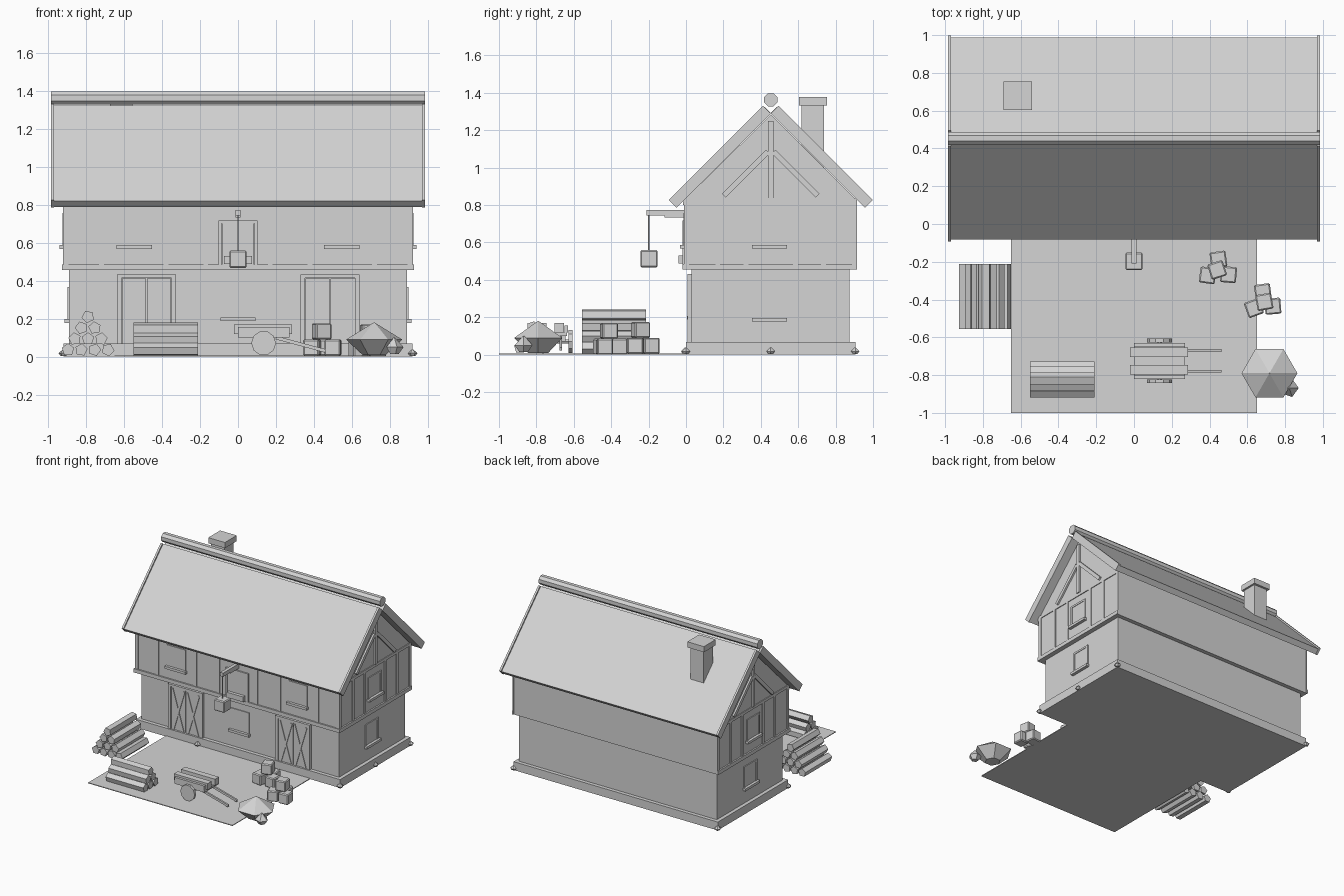
import bpy, math
from mathutils import Vector

cube = bpy.data.objects.get("Cube")
if cube:
    bpy.data.objects.remove(cube)

GREY = (0.66, 0.66, 0.66, 1)
mat = bpy.data.materials.new("plain grey")
mat.use_nodes = True
mat.diffuse_color = GREY
mat.node_tree.nodes["Principled BSDF"].inputs["Base Color"].default_value = GREY


def mesh(name, verts, faces):
    me = bpy.data.meshes.new(name)
    me.from_pydata(verts, [], faces)
    me.materials.append(mat)
    ob = bpy.data.objects.new(name, me)
    bpy.context.collection.objects.link(ob)
    return ob


def prism(name, profile, x0, x1):
    """Extrude a (y, z) profile, anticlockwise seen from +x, along x."""
    n = len(profile)
    verts = [(x, y, z) for x in (x0, x1) for y, z in profile]
    faces = [(i, (i + 1) % n, n + (i + 1) % n, n + i) for i in range(n)]
    return mesh(name, verts, [tuple(reversed(range(n))), tuple(range(n, 2 * n))] + faces)


def box(name, x0, x1, y0, y1, z0, z1):
    return prism(name, [(y0, z0), (y1, z0), (y1, z1), (y0, z1)], x0, x1)


def aim(ob, a, b):
    ob.rotation_euler = (b - a).to_track_quat("X", "Z").to_euler()
    ob.location = a


def bar(name, a, b, width, depth):
    """Rectangular bar from a to b."""
    a, b = Vector(a), Vector(b)
    aim(box(name, 0, (b - a).length, -depth / 2, depth / 2, -width / 2, width / 2), a, b)


def rod(name, a, b, r, sides, turn=0.0):
    a, b = Vector(a), Vector(b)
    ring = [(r * math.cos(t), r * math.sin(t))
            for t in (turn + math.tau * i / sides for i in range(sides))]
    aim(prism(name, ring, 0, (b - a).length), a, b)


def lathe(name, rings, sides, loc):
    """Stack of (radius, z) rings closed at both ends."""
    verts = [(r * math.cos(math.tau * i / sides), r * math.sin(math.tau * i / sides), z)
             for r, z in rings for i in range(sides)]
    faces = [(k * sides + i, k * sides + (i + 1) % sides,
              (k + 1) * sides + (i + 1) % sides, (k + 1) * sides + i)
             for k in range(len(rings) - 1) for i in range(sides)]
    faces += [tuple(reversed(range(sides))), tuple(range(len(verts) - sides, len(verts)))]
    mesh(name, verts, faces).location = loc


def crate(x, y, z, angle, size=0.085):
    h = size / 2
    ob = box("crate", -h, h, -h, h, 0, size)
    ob.location, ob.rotation_euler.z = (x, y, z), math.radians(angle)
    bevel = ob.modifiers.new("soft edges", "BEVEL")
    bevel.width, bevel.segments = 0.007, 1


# House body
FRONT, SIDE, BACK, MID = -0.006, 0.916, 0.908, 0.453
box("foundation", -0.92, 0.92, 0, 0.905, 0, 0.068)
box("ground_floor", -0.89, 0.89, 0.03, 0.875, 0.068, 0.455)
prism("upper_floor", [(FRONT, 0.455), (BACK, 0.455), (BACK, 0.83), (MID, 1.283), (FRONT, 0.83)],
      -SIDE, SIDE)
box("floor_beam", -0.928, 0.928, -0.018, FRONT, 0.455, 0.485)
box("eave_beam", -0.922, 0.922, -0.016, FRONT, 0.8, 0.825)

# Roof
slope = [(-0.082, 0.82), (-0.05, 0.788), (MID, 1.291), (0.421, 1.323)]
verge = [(-0.092, 0.826), (-0.051, 0.785), (MID, 1.289), (0.412, 1.33)]
for flip in (False, True):
    side = lambda p: [(2 * MID - y, z) for y, z in reversed(p)] if flip else p
    prism("roof_slope", side(slope), -0.97, 0.97)
    for s in (-1, 1):
        prism("verge_board", side(verge), s * 0.977 - 0.008, s * 0.977 + 0.008)
rod("ridge_pole", (-0.985, MID, 1.362), (0.985, MID, 1.362), 0.038, 8, math.pi / 8)
box("chimney", -0.675, -0.555, 0.617, 0.737, 1.0, 1.332)
box("chimney_cap", -0.69, -0.54, 0.603, 0.755, 1.332, 1.378)

# Front timber posts
for x in (0.905, 0.72, 0.38, 0.17):
    for s in (-1, 1):
        box("front_post", s * x - 0.013, s * x + 0.013, FRONT - 0.006, FRONT, 0.485, 0.8)

# Gable timbers, the same on both ends
for s in (-1, 1):
    xa, xb = sorted((s * SIDE, s * (SIDE + 0.006)))
    box("gable_beam", xa, xb, -0.014, 0.914, 0.815, 0.838)
    box("gable_floor_beam", *sorted((s * SIDE, s * 0.928)), -0.018, 0.914, 0.455, 0.485)
    for y in (0.003, 0.17, 0.32, 0.585, 0.735, 0.9):
        box("gable_post", xa, xb, y - 0.013, y + 0.013, 0.485, 0.815)
    xa, xb = sorted((s * SIDE, s * (SIDE + 0.014)))
    box("king_post", xa, xb, MID - 0.014, MID + 0.014, 0.838, 1.25)
    for t in (-1, 1):
        bar("gable_brace", (s * 0.923, MID + t * 0.25, 0.85), (s * 0.923, MID + t * 0.015, 1.085), 0.028, 0.014)


def window(u, z, place):
    """Window built from rectangles (across, height, out) set on a wall by place."""
    place("window_sill", u - 0.093, u + 0.093, z, z + 0.02, 0.025)
    for t in (-1, 1):
        place("window_jamb", u + t * 0.075 - 0.008, u + t * 0.075 + 0.008, z + 0.02, z + 0.19, 0.007)
    place("window_head", u - 0.083, u + 0.083, z + 0.175, z + 0.19, 0.007)
    place("window_pane", u - 0.067, u + 0.067, z + 0.02, z + 0.175, 0.003)


def on_front(wall):
    return lambda name, a, b, z0, z1, out: box(name, a, b, wall - out, wall, z0, z1)


def on_side(s, wall):
    return lambda name, a, b, z0, z1, out: box(
        name, *sorted((s * wall, s * (wall + out))), a, b, z0, z1)


# Windows
window(0, 0.187, on_front(0.03))
for s in (-1, 1):
    window(s * 0.547, 0.567, on_front(FRONT))
    window(0.447, 0.177, on_side(s, 0.89))
    window(0.447, 0.567, on_side(s, SIDE))

# Double doors with crossed braces
for cx in (-0.482, 0.485):
    box("door_head", cx - 0.155, cx + 0.155, 0.008, 0.03, 0.413, 0.432)
    for s in (-1, 1):
        box("door_jamb", cx + s * 0.143 - 0.012, cx + s * 0.143 + 0.012, 0.008, 0.03, 0.01, 0.413)
        a, b = sorted((cx + s * 0.002, cx + s * 0.13))
        box("door_leaf", a, b, 0.016, 0.03, 0.02, 0.411)
        bar("door_brace", (a + 0.01, 0.014, 0.04), (b - 0.01, 0.014, 0.4), 0.016, 0.008)
        bar("door_brace", (a + 0.01, 0.0145, 0.4), (b - 0.01, 0.0145, 0.04), 0.016, 0.008)

# Loft door and hoist
box("loft_door", -0.085, 0.085, FRONT - 0.008, FRONT, 0.485, 0.7)
box("loft_head", -0.102, 0.102, FRONT - 0.012, FRONT, 0.7, 0.716)
for s in (-1, 1):
    box("loft_jamb", s * 0.094 - 0.008, s * 0.094 + 0.008, FRONT - 0.012, FRONT, 0.485, 0.7)
box("loft_step", -0.075, 0.075, -0.04, FRONT, 0.488, 0.53)
box("hoist_beam", -0.014, 0.014, -0.21, FRONT, 0.743, 0.773)
box("hoist_bracket", -0.012, 0.012, -0.115, FRONT, 0.733, 0.743)
rod("hoist_rope", (0, -0.198, 0.55), (0, -0.198, 0.75), 0.004, 6)
crate(0, -0.198, 0.467, 0, 0.092)

# Foundation stones
for x, y in [(-0.92, 0), (0.92, 0), (-0.92, 0.905), (0.92, 0.905), (0.92, MID), (-0.36, -0.005)]:
    lathe("foundation_stone", [(0.014, 0.003), (0.025, 0.018), (0.003, 0.038)], 6, (x, y, 0))

# Yard
box("yard", -0.65, 0.65, -1, 0.0, 0, 0.006)

# Log stacks, each log rolled a little differently
for row in range(4):
    for i in range(4 - row):
        x, z = -0.895 + row * 0.035 + i * 0.07, 0.036 + row * 0.058
        rod("log", (x, -0.555, z), (x, -0.213, z), 0.034, 5, math.pi / 2 + 0.15 * (i - row))
for row in range(3):
    for i in range(3 - row):
        y, z = -0.887 + row * 0.033 + i * 0.066, 0.038 + row * 0.054
        rod("log", (-0.55, y, z), (-0.21, y, z), 0.034, 5, math.pi / 2 + 0.15 * (i - row))

# Hand cart
CART = -0.725
box("cart_bed", 0, 0.27, CART - 0.09, CART + 0.09, 0.1, 0.118)
for s in (-1, 1):
    y = CART + s * 0.085
    box("cart_side", 0, 0.27, y - 0.01, y + 0.01, 0.118, 0.155)
    y = CART + s * 0.047
    box("cart_load", -0.02, 0.285, y - 0.025, y + 0.025, 0.118, 0.17)
    y = CART + s * 0.108
    rod("cart_wheel", (0.135, y - 0.01, 0.071), (0.135, y + 0.01, 0.071), 0.065, 10)
    y = CART + s * 0.055
    bar("cart_handle", (0.2, y, 0.1), (0.46, y, 0.03), 0.018, 0.014)
rod("cart_axle", (0.135, CART - 0.115, 0.071), (0.135, CART + 0.115, 0.071), 0.012, 6)
box("cart_axle_block", 0.11, 0.16, CART - 0.08, CART + 0.08, 0.07, 0.1)

# Crates
for x, y, z, a in [(0.39, -0.272, 0.005, -8), (0.5, -0.268, 0.005, -5), (0.447, -0.188, 0.005, 8),
                   (0.44, -0.243, 0.09, 18), (0.635, -0.445, 0, 20), (0.735, -0.435, 0, 5),
                   (0.682, -0.36, 0, 8), (0.69, -0.412, 0.085, 10)]:
    crate(x, y, z, a)

# Rock heap
lathe("rock_heap", [(0.06, 0.008), (0.148, 0.09), (0.002, 0.18)], 6, (0.717, -0.79, 0))
lathe("small_rock", [(0.025, 0.015), (0.05, 0.05), (0.004, 0.1)], 5, (0.822, -0.868, 0))
